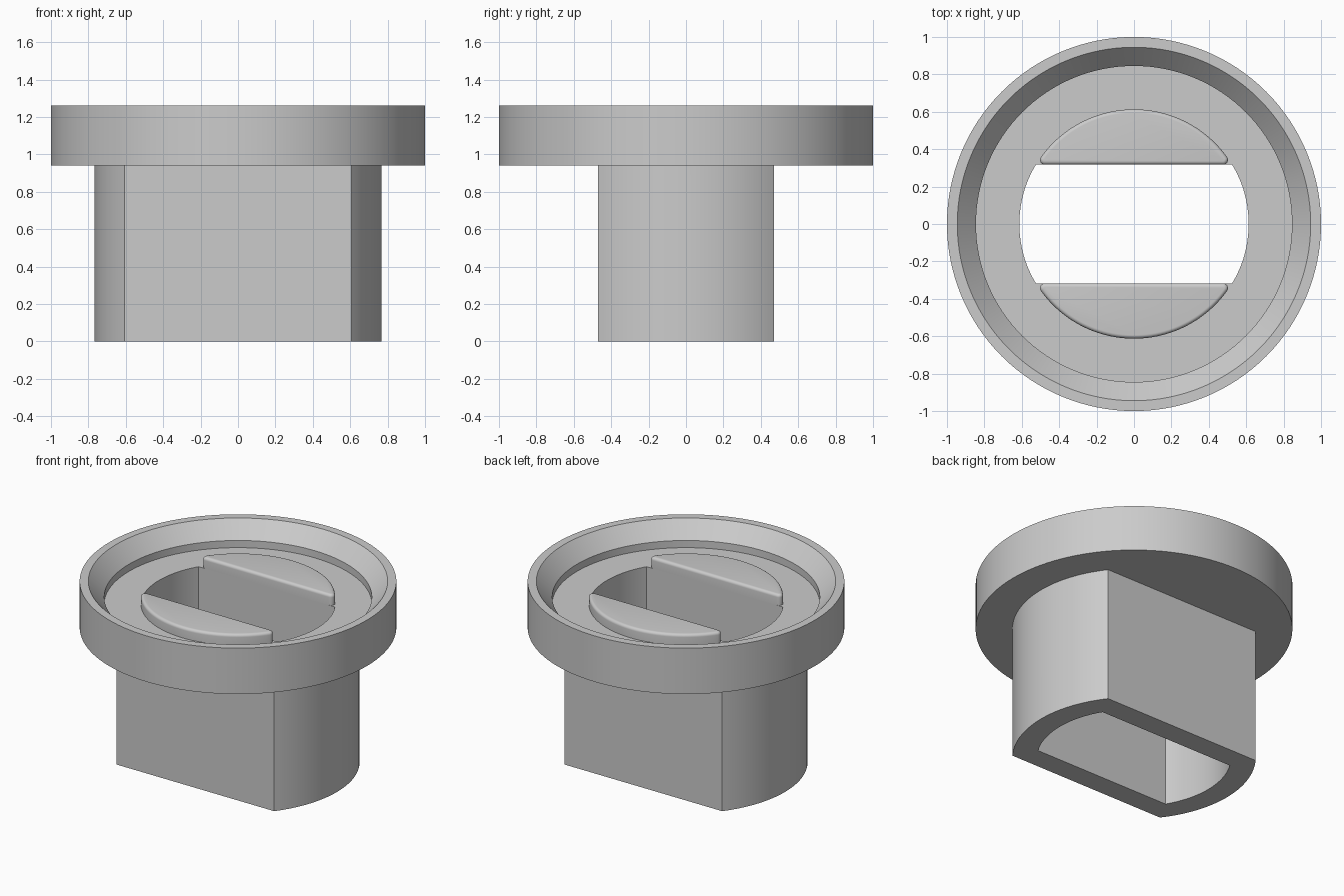
import bpy, bmesh
from math import sin, cos, pi, asin, atan2, sqrt

if "Cube" in bpy.data.objects:
    bpy.data.objects.remove(bpy.data.objects["Cube"], do_unlink=True)

GREY = (0.6, 0.6, 0.6, 1)
mat = bpy.data.materials.new("light grey")
mat.use_nodes = True
mat.diffuse_color = GREY
mat.node_tree.nodes["Principled BSDF"].inputs["Base Color"].default_value = GREY

FLOOR, TOP, UNDER = 1.10, 1.26, 0.94
HOLE_R, HOLE_Y = 0.613, 0.317


def arc(radius, start, end, n, cx=0, cy=0):
    return [(cx + radius * cos(start + (end - start) * i / n),
             cy + radius * sin(start + (end - start) * i / n)) for i in range(n + 1)]


def skin(name, rings):
    """Closed solid through matching rings of points, capped at both ends."""
    bm = bmesh.new()
    loops = [[bm.verts.new(p) for p in ring] for ring in rings]
    n = len(loops[0])
    for a, b in zip(loops, loops[1:]):
        for i in range(n):
            j = (i + 1) % n
            bm.faces.new((a[i], a[j], b[j], b[i]))
    bm.faces.new(loops[0][::-1])
    bm.faces.new(loops[-1])
    bmesh.ops.recalc_face_normals(bm, faces=bm.faces)
    mesh = bpy.data.meshes.new(name)
    bm.to_mesh(mesh)
    bm.free()
    mesh.materials.append(mat)
    ob = bpy.data.objects.new(name, mesh)
    bpy.context.collection.objects.link(ob)
    return ob


def flat_sided(name, radius, half_width, z0, z1):
    """Round bar with two flats facing front and back."""
    a = asin(half_width / radius)
    outline = arc(radius, -a, a, 32) + arc(radius, pi - a, pi + a, 32)
    return skin(name, [[(x, y, z) for x, y in outline] for z in (z0, z1)])


def combine(target, other, operation):
    mod = target.modifiers.new(operation, 'BOOLEAN')
    mod.operation = operation
    mod.solver = 'EXACT'
    mod.object = other
    bpy.context.view_layer.objects.active = target
    bpy.ops.object.modifier_apply(modifier=mod.name)
    bpy.data.objects.remove(other, do_unlink=True)


# Flange with a chamfered, stepped recess
profile = [(1, UNDER), (1, TOP), (0.945, TOP), (0.845, 1.15), (0.845, FLOOR)]
body = skin("flanged_body", [[(x, y, z) for x, y in arc(r, 0, 2 * pi, 128)[:-1]]
                             for r, z in profile])

# Flat-sided stem, then the matching through hole
combine(body, flat_sided("stem", 0.768, 0.47, 0, 1.02), 'UNION')
combine(body, flat_sided("hole_cutter", HOLE_R, HOLE_Y, -0.2, 1.5), 'DIFFERENCE')


def lug(name, side):
    """Raised circular segment with rounded corners and top edge."""
    corner, fillet, top, steps = 0.026, 0.02, 1.175, 6
    cy = HOLE_Y + corner
    cx = sqrt((HOLE_R - corner) ** 2 - cy ** 2)
    a = atan2(cy, cx)

    def ring(inset, z):
        c = corner - inset
        pts = arc(c, -pi / 2, a, 8, cx, cy)
        pts += arc(HOLE_R - inset, a, pi - a, 48)[1:-1]
        pts += arc(c, pi - a, 1.5 * pi, 8, -cx, cy)
        return [(x, y * side, z) for x, y in pts]

    rings = [ring(0, FLOOR)]
    for i in range(steps + 1):
        t = pi / 2 * i / steps
        rings.append(ring(fillet * (1 - cos(t)), top - fillet + fillet * sin(t)))
    return skin(name, rings)


# Two raised lugs beside the hole
parts = [body, lug("front_lug", -1), lug("back_lug", 1)]

bpy.ops.object.select_all(action='DESELECT')
for ob in parts:
    ob.select_set(True)
bpy.context.view_layer.objects.active = body
bpy.ops.object.shade_smooth_by_angle(angle=pi / 6)
